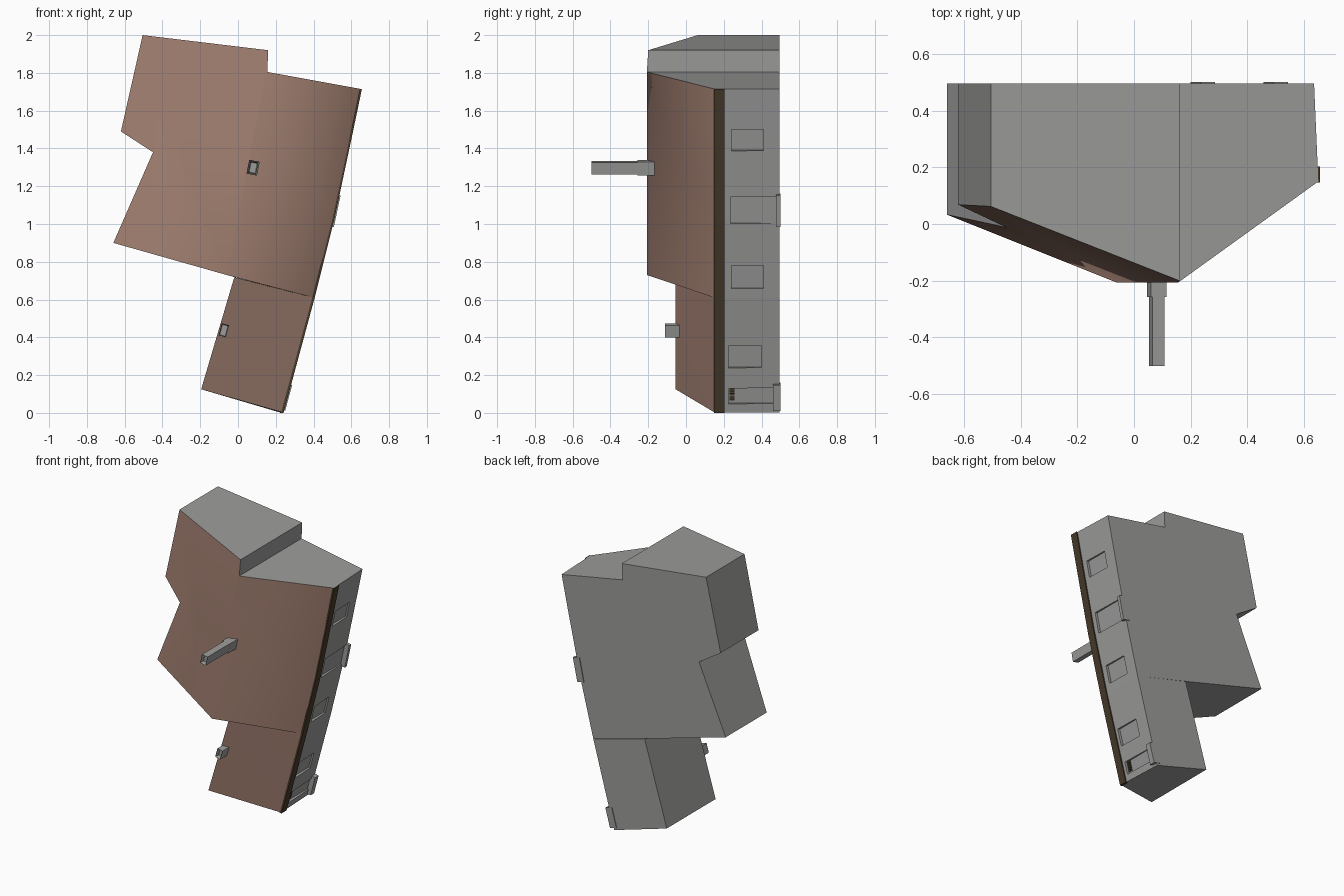
import bpy, bmesh
from mathutils import Vector, Matrix

if "Cube" in bpy.data.objects:
    bpy.data.objects.remove(bpy.data.objects["Cube"])


def material(name, rgb):
    m = bpy.data.materials.new(name)
    m.diffuse_color = (*rgb, 1)
    m.use_nodes = True
    m.node_tree.nodes["Principled BSDF"].inputs["Base Color"].default_value = m.diffuse_color
    return m


GREY = material("wall grey", (0.33, 0.33, 0.325))
BROWN = material("roof brown", (0.36, 0.215, 0.165))
DARK = material("eave dark brown", (0.062, 0.043, 0.023))
BACK = 0.495                       # plane of the building's underside

# Long right-hand facade (x, z), top to bottom
EAVE = [(.65, 1.715), (.603, 1.49), (.505, 1.03), (.40, .61), (.235, .003)]


def finish(name, bm, mats):
    bmesh.ops.recalc_face_normals(bm, faces=bm.faces)
    me = bpy.data.meshes.new(name)
    bm.to_mesh(me)
    bm.free()
    for m in mats:
        me.materials.append(m)
    ob = bpy.data.objects.new(name, me)
    bpy.context.collection.objects.link(ob)
    return ob


def facade(z):
    """Point and upward tangent of the facade at height z."""
    for (x1, z1), (x0, z0) in zip(EAVE, EAVE[1:]):
        if z >= z0:
            break
    t = Vector((x1 - x0, 0, z1 - z0)).normalized()
    return x0 + (x1 - x0) * (z - z0) / (z1 - z0), t


def frame(x, y, z, t):
    """Local axes: outward normal, y, facade tangent."""
    n = Vector((t.z, 0, -t.x))
    m = Matrix((n, (0, 1, 0), t)).transposed().to_4x4()
    m.translation = (x, y, z)
    return m


def box(name, matrix, lo, hi, mat, hollow=0):
    bm = bmesh.new()
    bmesh.ops.create_cube(bm, size=1)
    lo, hi = Vector(lo), Vector(hi)
    for v in bm.verts:
        v.co = (lo + hi) / 2 + v.co * (hi - lo)
    if hollow:                     # open flue in the -y end
        top = min(bm.faces, key=lambda f: f.calc_center_median().y)
        bmesh.ops.inset_individual(bm, faces=[top], thickness=hollow)
        for v in top.verts:
            v.co.y += 0.03
    bm.transform(matrix)
    return finish(name, bm, [mat])


def building(name, roof_polys, outline):
    """Closed block: roof polygons, walls below the outline, flat underside."""
    bm = bmesh.new()
    top, low = {}, {}
    for poly in roof_polys:
        for p in poly:
            if p not in top:
                top[p] = bm.verts.new(p)
    for p in outline:
        inset = .015 if (p[0], p[2]) in EAVE else 0
        low[p] = bm.verts.new((p[0] - inset, BACK, p[2]))
    roofs = [bm.faces.new([top[p] for p in poly]) for poly in roof_polys]
    for f in roofs:
        f.material_index = 1
        f.smooth = True
    for a, b in zip(outline, outline[1:] + outline[:1]):
        bm.faces.new((top[a], top[b], low[b], low[a]))
    bm.faces.new([low[p] for p in outline])
    bmesh.ops.triangulate(bm, faces=roofs)
    return finish(name, bm, [GREY, BROWN])


# Main block: two roof slopes meeting at a ridge
ridge_top, ridge_step, ridge_end = (.16, -.2, 1.92), (.155, -.207, 1.805), (-.06, -.207, .73)
left = [(-.66, .033, .90), (-.45, -.012, 1.38), (-.62, .068, 1.49), (-.505, .062, 2.0)]
eave = [(x, .15, z) for x, z in EAVE]
main = building("main_block",
                [left + [ridge_top, ridge_step, ridge_end],
                 [ridge_step] + eave[:4] + [ridge_end]],
                left + [ridge_top, ridge_step] + eave[:4] + [ridge_end])

# Lower wing with a single slope
wing_pts = [(-.02, -.055, .718)] + eave[3:] + [(-.195, -.055, .125)]
wing = building("lower_wing", [wing_pts], wing_pts)


# Recessed windows and doors: (block, y0, y1, z0, z1)
def recess(block, y0, y1, z0, z1):
    z = (z0 + z1) / 2
    x, t = facade(z)
    h = (z1 - z0) / 2
    cutter = box("cutter", frame(x, 0, z, t), (-.022, y0, -h), (.05, y1, h), GREY)
    mod = block.modifiers.new("recess", 'BOOLEAN')
    mod.operation, mod.solver, mod.object = 'DIFFERENCE', 'EXACT', cutter
    bpy.context.view_layer.objects.active = block
    bpy.ops.object.modifier_apply(modifier=mod.name)
    bpy.data.objects.remove(cutter)


for args in [(main, .24, .41, 1.385, 1.50), (main, .235, .478, 1.0, 1.145),
             (main, .24, .41, .655, .78), (wing, .225, .40, .235, .355),
             (wing, .225, .462, .045, .13)]:
    recess(*args)

# Doorsteps
for name, z0, z1, y0 in [("upper_doorstep", .985, 1.155, .477), ("lower_doorstep", .012, .152, .46)]:
    z = (z0 + z1) / 2
    x, t = facade(z)
    h = (z1 - z0) / 2
    box(name, frame(x, 0, z, t), (-.04, y0, -h), (.012, .5, h), GREY)

# Dark slats in the lower door
for i in range(5):
    z = .066 + i * .014
    x, t = facade(z)
    box("door_slat", frame(x, 0, z, t), (-.024, .23, -.005), (-.015, .258, .005), DARK)

# Dark eave board following the facade
bm = bmesh.new()
rings = [[bm.verts.new((x + dx, y, max(z, 0))) for dx, y in
          [(-.012, .147), (.006, .147), (.006, .203), (-.012, .203)]]
         for x, z in EAVE[:-1] + [(.235, 0)]]
for a, b in zip(rings, rings[1:]):
    for i in range(4):
        j = (i + 1) % 4
        bm.faces.new((a[i], a[j], b[j], b[i]))
bm.faces.new(rings[0])
bm.faces.new(rings[-1])
finish("eave_board", bm, [DARK])

# Chimneys with open flues
tilt = Vector((.2, 0, 1)).normalized()
f = frame(.08, 0, 1.298, tilt)
box("tall_chimney_base", f, (-.028, -.258, -.037), (.028, -.165, .037), GREY, .004)
box("tall_chimney_stack", f, (-.022, -.5, -.032), (.022, -.18, .032), GREY, .008)
f = frame(-.075, 0, .437, Vector((.27, 0, 1)).normalized())
box("short_chimney", f, (-.02, -.11, -.033), (.02, -.03, .033), GREY, .007)
# flue stays buried in the wing roof
box("short_chimney_foot", f, (-.02, -.06, -.033), (.02, .03, .033), GREY)
